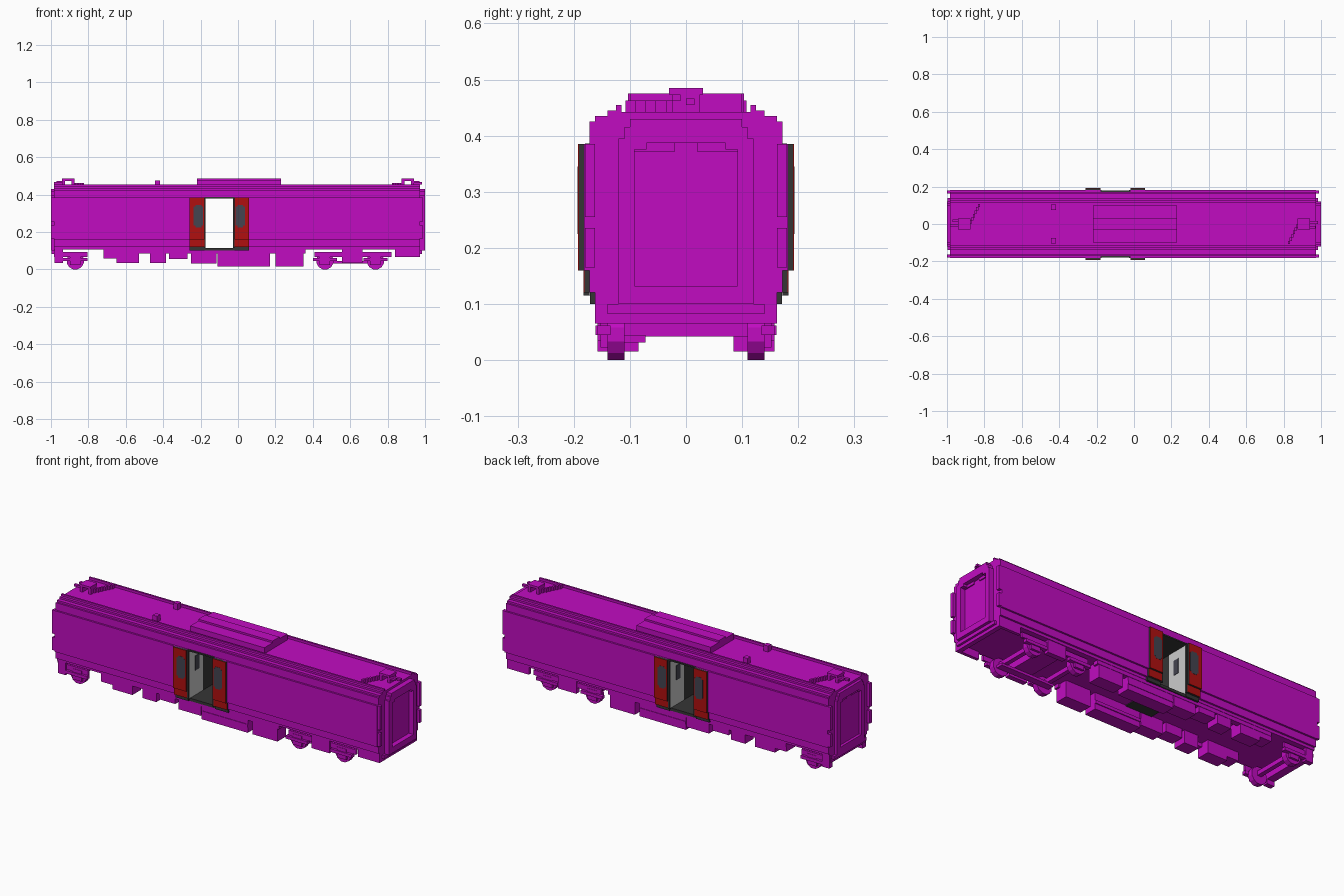
import bpy, bmesh, math

cube = bpy.data.objects.get("Cube")
if cube:
    bpy.data.objects.remove(cube, do_unlink=True)


def material(name, rgb):
    m = bpy.data.materials.new(name)
    m.diffuse_color = (*rgb, 1)
    m.use_nodes = True
    m.node_tree.nodes["Principled BSDF"].inputs["Base Color"].default_value = (*rgb, 1)
    return m


MAGENTA = material("magenta", (0.533, 0.0037, 0.533))
RED = material("red", (0.434, 0.005, 0.005))
DARK = material("dark_grey", (0.036, 0.036, 0.036))
GLASS = material("window_grey", (0.058, 0.058, 0.08))
LIGHT = material("light_grey", (0.6, 0.6, 0.6))


def finish(name, bm, mat):
    bmesh.ops.recalc_face_normals(bm, faces=bm.faces)
    me = bpy.data.meshes.new(name)
    bm.to_mesh(me)
    bm.free()
    me.materials.append(mat)
    ob = bpy.data.objects.new(name, me)
    bpy.context.collection.objects.link(ob)
    return ob


def box(name, x, y, z, mat=MAGENTA, both=False):
    """Box from (min, max) ranges; both=True adds a copy mirrored across y = 0."""
    bm = bmesh.new()
    for s in ((1, -1) if both else (1,)):
        r = bmesh.ops.create_cube(bm, size=1)
        for v in r["verts"]:
            v.co = (x[0] if v.co.x < 0 else x[1],
                    s * (y[0] if v.co.y < 0 else y[1]),
                    z[0] if v.co.z < 0 else z[1])
    return finish(name, bm, mat)


def prism(name, half, x0, x1, mat=MAGENTA):
    """Extrude a symmetric (y, z) section along x."""
    pts = half + [(-y, z) for y, z in reversed(half)]
    bm = bmesh.new()
    f = bm.faces.new([bm.verts.new((x0, y, z)) for y, z in pts])
    r = bmesh.ops.extrude_face_region(bm, geom=[f])
    for v in r["geom"]:
        if isinstance(v, bmesh.types.BMVert):
            v.co.x = x1
    return finish(name, bm, mat)


# Stepped body section, split around the through doorway
X0, X1 = -0.985, 0.972
D0, D1 = -0.18, -0.02
lower = [(0.162, 0.105), (0.162, 0.12), (0.172, 0.12), (0.172, 0.16), (0.182, 0.16), (0.182, 0.385)]
roof = [(0.172, 0.385), (0.172, 0.425), (0.162, 0.425), (0.162, 0.435), (0.14, 0.435), (0.14, 0.445),
        (0.125, 0.445), (0.125, 0.455), (0.115, 0.455), (0.115, 0.442)]
prism("body_right", lower + roof, X0, D0)
prism("body_left", lower + roof, D1, X1)
prism("roof_over_doorway", roof, D0, D1)

# Doorway lining: floor, ceiling, partitions with a dark corridor opening
box("doorway_floor", (D0, D1), (-0.165, 0.165), (0.10, 0.115), DARK)
box("doorway_ceiling", (D0, D1), (-0.18, 0.18), (0.379, 0.386), DARK)
for side, x, d in (("right", D0, 1), ("left", D1, -1)):
    def wall(name, t, y, z, mat, both=False):
        box(side + name, tuple(sorted((x, x + d * t))), y, z, mat, both)
    wall("_partition", 0.004, (0.05, 0.172), (0.115, 0.38), LIGHT, True)
    wall("_corridor_opening", 0.003, (-0.05, 0.05), (0.115, 0.38), DARK)
    wall("_partition_window", 0.006, (0.085, 0.12), (0.25, 0.33), GLASS, True)
    wall("_door_jamb", 0.007, (0.172, 0.183), (0.115, 0.385), DARK, True)

# Open sliding doors on both sides, following the stepped wall
for side, a, b in (("right", -0.26, -0.18), ("left", -0.02, 0.06)):
    for i, (y, z0, z1) in enumerate(((0.182, 0.16, 0.385), (0.172, 0.12, 0.16), (0.162, 0.10, 0.12))):
        box(f"{side}_door_edge_{i}", (a, b), (y - 0.004, y + 0.009), (z0, z1), DARK, True)
        if z0 >= 0.12:
            box(f"{side}_door_face_{i}", (a, b), (y + 0.009, y + 0.0105), (z0, z1), RED, True)
    c = (a + b) / 2 + (0.008 if a < -0.1 else -0.008)
    box(side + "_door_window", (c - 0.025, c + 0.025), (0.19, 0.1935), (0.235, 0.335), GLASS, True)
    box(side + "_door_window_tall", (c - 0.016, c + 0.016), (0.19, 0.1935), (0.225, 0.345), GLASS, True)

# End gangways: stepped arch frame around a recessed door, with side fittings
for side, x, out in (("left", X1, 1.0), ("right", X0, -1.0)):
    d = 1 if out > 0 else -1
    span = tuple(sorted((x, out)))
    box(side + "_gangway_posts", span, (0.092, 0.12), (0.12, 0.395), both=True)
    box(side + "_gangway_shoulders", span, (0.07, 0.11), (0.375, 0.415), both=True)
    box(side + "_gangway_header", span, (-0.10, 0.10), (0.387, 0.43))
    box(side + "_gangway_sill", span, (-0.12, 0.12), (0.10, 0.132))
    box(side + "_end_door_trim", tuple(sorted((x, x + d * 0.006))), (0.02, 0.092), (0.372, 0.39), both=True)
    edge = tuple(sorted((x - d * 0.004, x + d * 0.016)))
    box(side + "_end_handrails", edge, (0.162, 0.18), (0.255, 0.385), both=True)
    box(side + "_end_lamps", edge, (0.162, 0.18), (0.165, 0.235), both=True)
    box(side + "_buffer_beam", tuple(sorted((x, x - d * 0.025))), (-0.145, 0.145), (0.065, 0.12))
    box(side + "_beam_ledge", tuple(sorted((x - d * 0.01, x + d * 0.012))), (-0.14, 0.14), (0.082, 0.10))

# Roof equipment housing and vents
box("roof_housing", (-0.22, 0.23), (-0.10, 0.10), (0.44, 0.475))
box("roof_housing_ridge", (-0.22, 0.23), (-0.03, 0.03), (0.47, 0.485))
box("roof_vents", (-0.445, -0.418), (0.075, 0.103), (0.44, 0.475), both=True)

# Cable connectors at both roof ends with a stepped cable to the roof rail
for side, s in (("left", 1), ("right", -1)):
    def rb(name, x, y, z):
        box(side + name, tuple(sorted((s * x[0], s * x[1]))), tuple(sorted((-s * y[0], -s * y[1]))), z)
    rb("_connector_top", (0.875, 0.94), (-0.03, 0.03), (0.473, 0.485))
    rb("_connector_foot_inner", (0.875, 0.89), (-0.025, 0.025), (0.44, 0.475))
    rb("_connector_foot_outer", (0.925, 0.94), (-0.025, 0.025), (0.44, 0.475))
    rb("_connector_arm", (0.94, 0.985), (-0.015, 0.0), (0.455, 0.466))
    rb("_connector_arm_2", (0.94, 0.97), (0.01, 0.025), (0.462, 0.473))
    for i in range(6):
        rb(f"_cable_{i}", (0.868 - 0.009 * i, 0.88 - 0.009 * i), (0.018 * i, 0.018 * (i + 1)), (0.44, 0.463))


def bogie(name, axles, frame, middle):
    """Wheels, axle boxes, side frames and cross members."""
    bm = bmesh.new()
    for ax in axles:
        for s in (1, -1):
            r = bmesh.ops.create_cone(bm, cap_ends=True, segments=12, radius1=0.047, radius2=0.047, depth=0.03)
            for v in r["verts"]:
                u, w, h = v.co
                a = math.pi / 12
                v.co = (ax + u * math.cos(a) - w * math.sin(a), s * 0.125 + h,
                        0.0455 + u * math.sin(a) + w * math.cos(a))
    finish(name + "_wheels", bm, MAGENTA)
    for i, ax in enumerate(axles):
        box(f"{name}_axle_{i}", (ax - 0.012, ax + 0.012), (-0.125, 0.125), (0.042, 0.066))
        box(f"{name}_axle_boxes_{i}", (ax - 0.028, ax + 0.028), (0.135, 0.152), (0.022, 0.08), both=True)
        box(f"{name}_springs_{i}", (ax - 0.065, ax + 0.065), (0.135, 0.158), (0.045, 0.062), both=True)
    box(name + "_side_frames", frame, (0.138, 0.15), (0.065, 0.092), both=True)
    box(name + "_hangers", middle, (0.13, 0.158), (0.035, 0.108), both=True)
    box(name + "_bolster", middle, (-0.13, 0.13), (0.06, 0.108))


bogie("left_bogie", (0.465, 0.735), (0.41, 0.82), (0.555, 0.665))
bogie("right_bogie", (-0.87,), (-0.985, -0.805), (-0.98, -0.935))
box("left_brake_pipe", (0.44, 0.76), (-0.11, -0.072), (0.031, 0.045))

# Skirts beside the left end and sills under the floor
box("end_skirts", (0.84, X1), (0.145, 0.162), (0.065, 0.12), both=True)
box("floor_sills", (-0.72, 0.36), (0.13, 0.16), (0.085, 0.107), both=True)

# Underfloor equipment boxes: x range, bottom height
gear = [(-0.65, -0.53, 0.035), (-0.72, -0.65, 0.058), (-0.47, -0.385, 0.035), (-0.37, -0.27, 0.055),
        (-0.25, -0.115, 0.032), (-0.11, 0.17, 0.015), (0.20, 0.35, 0.015)]
for i, (a, b, z) in enumerate(gear):
    box(f"underfloor_box_{i}", (a, b), (0.085, 0.158), (z, 0.107), both=True)
box("box_lids", (-0.11, 0.17), (0.08, 0.161), (0.045, 0.062), both=True)
